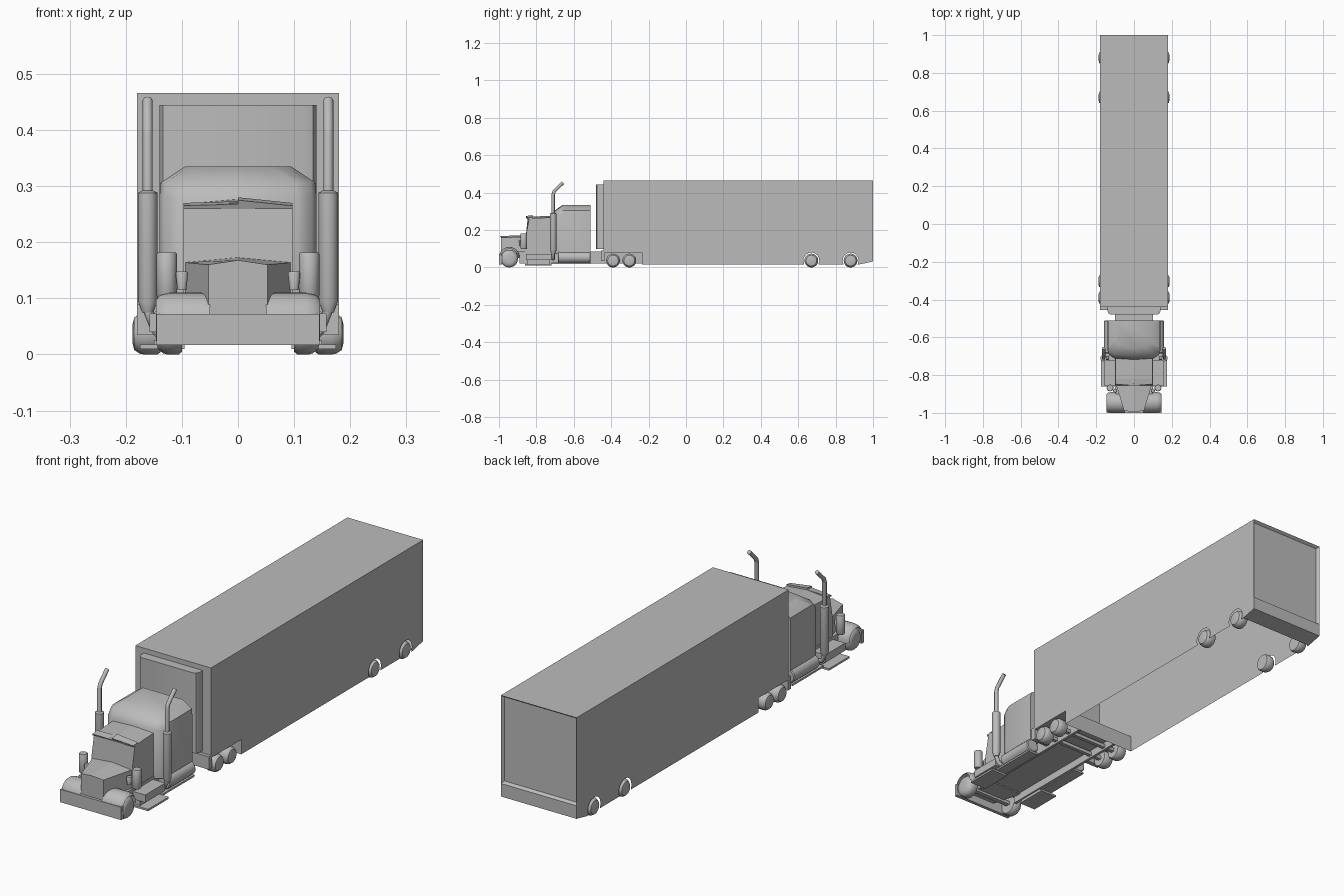
import bpy, bmesh, math
from mathutils import Vector

if "Cube" in bpy.data.objects:
    bpy.data.objects.remove(bpy.data.objects["Cube"])

grey = bpy.data.materials.new("plain grey")
grey.use_nodes = True
colour = (0.5, 0.5, 0.5, 1)
grey.diffuse_color = colour
grey.node_tree.nodes["Principled BSDF"].inputs["Base Color"].default_value = colour


def finish(name, bm, smooth=False):
    bmesh.ops.recalc_face_normals(bm, faces=bm.faces[:])
    mesh = bpy.data.meshes.new(name)
    bm.to_mesh(mesh)
    bm.free()
    mesh.materials.append(grey)
    ob = bpy.data.objects.new(name, mesh)
    bpy.context.collection.objects.link(ob)
    if smooth:
        bpy.ops.object.select_all(action='DESELECT')
        ob.select_set(True)
        bpy.context.view_layer.objects.active = ob
        bpy.ops.object.shade_smooth_by_angle(angle=math.radians(40))
    return ob


def loft(name, rings, closed=True, smooth=False):
    """Skin a row of rings that have equal point counts."""
    bm = bmesh.new()
    rows = [[bm.verts.new(p) for p in ring] for ring in rings]
    n = len(rows[0])
    for a, b in zip(rows, rows[1:]):
        for i in range(n if closed else n - 1):
            j = (i + 1) % n
            bm.faces.new((a[i], a[j], b[j], b[i]))
    if closed:
        bm.faces.new(rows[0])
        bm.faces.new(rows[-1])
    return finish(name, bm, smooth)


def box(name, x0, x1, y0, y1, z0, z1):
    return loft(name, [[(x0, y0, z), (x1, y0, z), (x1, y1, z), (x0, y1, z)] for z in (z0, z1)])


def lathe(name, centre, axis, profile, sides=20):
    """Round part along an axis from (distance, radius) pairs."""
    axis = Vector(axis)
    u = Vector((0, 0, 1)) if axis.z == 0 else Vector((1, 0, 0))
    v = axis.cross(u)
    rings = []
    for d, r in profile:
        c = Vector(centre) + axis * d
        turns = [2 * math.pi * i / sides for i in range(sides)]
        rings.append([c + (u * math.cos(t) + v * math.sin(t)) * r for t in turns])
    return loft(name, rings, smooth=True)


def mirrored(half):
    """Complete a symmetric ring from its +x half."""
    return half + [(-x, y, z) for x, y, z in reversed(half) if abs(x) > 1e-6]


def arc(cy, cz, r, start, end, steps):
    angles = [math.radians(start + (end - start) * i / steps) for i in range(steps + 1)]
    return [(cy + r * math.cos(a), cz + r * math.sin(a)) for a in angles]


# Trailer shell: open underneath, with wheel arches and a recessed rear door
trailer_axles = (0.67, 0.88)
wheel_r = 0.037
low, high, half_w = 0.017, 0.466, 0.18
outline = [(-0.44, 0.09), (-0.235, 0.09), (-0.235, low)]
for y in trailer_axles:
    outline += arc(y, wheel_r, 0.043, 208, -28, 10)
outline += [(0.93, low), (1, 0.032), (1, 0.088), (1, high), (-0.44, high)]
bm = bmesh.new()
left = [bm.verts.new((half_w, y, z)) for y, z in outline]
right = [bm.verts.new((-half_w, y, z)) for y, z in outline]
bm.faces.new(left)
bm.faces.new(right)
n = len(outline)
for i in [1] + list(range(n - 5, n)):
    j = (i + 1) % n
    face = bm.faces.new((left[i], left[j], right[j], right[i]))
    if i == n - 3:
        door = face
bmesh.ops.recalc_face_normals(bm, faces=bm.faces[:])
bmesh.ops.inset_individual(bm, faces=[door], thickness=0.012, depth=-0.012)
finish("trailer_body", bm)

# Rounded nose on the trailer's front wall
loft("trailer_nose", [mirrored([(0.14, -0.44, z), (0.14, -0.462, z), (0.134, -0.475, z),
                                (0.12, -0.48, z)]) for z in (0.10, 0.445)], smooth=True)

# Sleeper cabin with a sloping roof edge
sleeper = []
for z, w, front in ((0.075, 0.14, -0.718), (0.28, 0.14, -0.718),
                    (0.306, 0.138, -0.70), (0.335, 0.095, -0.66)):
    sleeper.append(mirrored([(w, -0.51, z), (w, front + 0.05, z), (w - 0.008, front + 0.025, z),
                             (w - 0.035, front + 0.007, z), (0, front, z)]))
loft("sleeper", sleeper, smooth=True)

# Driver's cab, windscreen and visor
loft("cab", [mirrored([(0.097, y, 0.07), (0.097, y, 0.17), (0.097, y + lean, top),
                       (0, y + lean - peak, top + 0.009)])
             for y, lean, peak, top in ((-0.856, 0.018, 0.008, 0.262), (-0.71, 0, 0, 0.268))])
loft("visor", [mirrored([(0.097, y, z), (0.097, y, z + 0.006), (0, y - v, z + 0.016),
                         (0, y - v, z + 0.009)])
               for y, v, z in ((-0.848, 0.008, 0.259), (-0.82, 0, 0.264))])

# Tapered hood with ridged top
loft("hood", [mirrored([(w, y, 0.05), (w, y, side), (0, y - nose, top)])
              for y, w, side, top, nose in ((-0.988, 0.053, 0.160, 0.168, 0.008),
                                            (-0.85, 0.095, 0.164, 0.173, 0))])

# Bumper and chassis
box("front_bumper", -0.145, 0.145, -1, -0.985, 0.017, 0.072)
box("chassis_deck", -0.098, 0.098, -0.90, -0.235, 0.055, 0.085)
box("front_axle", -0.11, 0.11, -0.955, -0.935, 0.04, 0.055)
box("drive_axle_front", -0.14, 0.14, -0.398, -0.382, 0.03, 0.045)
box("drive_axle_rear", -0.14, 0.14, -0.312, -0.296, 0.03, 0.045)


def wheel(name, side, outer, y, r, width):
    """Tyre with rounded shoulders and a domed hub face."""
    lathe(name, (side * outer, y, r), (-side, 0, 0),
          [(0, 0.45 * r), (0.003, 0.78 * r), (0.012, 0.95 * r), (0.02, r),
           (width - 0.006, r), (width, 0.9 * r)])


for side, label in ((1, "left"), (-1, "right")):
    # Wheels
    wheel(label + "_front_wheel", side, 0.146, -0.945, 0.047, 0.046)
    for i, y in enumerate((-0.39, -0.303)):
        wheel(f"{label}_drive_wheel_{i + 1}", side, 0.188, y, wheel_r, 0.05)
    for i, y in enumerate(trailer_axles):
        wheel(f"{label}_trailer_wheel_{i + 1}", side, 0.187, y, wheel_r, 0.045)

    # Curved front fender
    loft(label + "_front_fender",
         [[(side * x, y, z) for y, z in arc(-0.945, 0.055, r, -5, 185, 14)]
          for x, r in ((0.05, 0.055), (0.122, 0.055), (0.137, 0.052), (0.146, 0.044))],
         closed=False, smooth=True)

    # Drive wheel guard
    a, b = sorted((side * 0.098, side * 0.18))
    box(label + "_guard_top", a, b, -0.445, -0.235, 0.08, 0.09)
    box(label + "_guard_front", a, b, -0.455, -0.435, 0.035, 0.09)

    # Frame rail
    a, b = sorted((side * 0.088, side * 0.1))
    box(label + "_frame_rail", a, b, -0.89, -0.235, 0.022, 0.085)

    # Steps below the cab door
    a, b = sorted((side * 0.095, side * 0.158))
    box(label + "_step_box", a, b, -0.855, -0.72, 0.04, 0.073)
    a, b = sorted((side * 0.095, side * 0.175))
    box(label + "_lower_step", a, b, -0.86, -0.72, 0.01, 0.018)
    a, b = sorted((side * 0.095, side * 0.13))
    box(label + "_step_hanger", a, b, -0.85, -0.73, 0.018, 0.04)

    # Fuel tank
    lathe(label + "_fuel_tank", (side * 0.128, -0.685, 0.054), (0, 1, 0),
          [(0, 0.026), (0.004, 0.03), (0.171, 0.03), (0.175, 0.026)])
    box(label + "_tank_step", *sorted((side * 0.1, side * 0.15)), -0.72, -0.51, 0.018, 0.026)

    # Air cleaner and its intake
    lathe(label + "_air_cleaner", (side * 0.127, -0.868, 0.10), (0, 0, 1),
          [(0, 0.015), (0.005, 0.018), (0.079, 0.018), (0.082, 0.016)], 16)
    lathe(label + "_intake", (side * 0.1, -0.882, 0.115), (0, 0, 1),
          [(0, 0.008), (0.03, 0.011), (0.033, 0.009)], 12)

    # Exhaust stack: muffler and bent pipe
    lathe(label + "_muffler", (side * 0.161, -0.71, 0.075), (0, 0, 1),
          [(0, 0.01), (0.02, 0.0175), (0.213, 0.0175), (0.217, 0.01)], 16)
    pipe = bpy.data.curves.new(label + "_exhaust_pipe", 'CURVE')
    pipe.dimensions = '3D'
    pipe.bevel_depth = 0.009
    pipe.bevel_resolution = 2
    pipe.use_fill_caps = True
    path = [(0.135, -0.71, 0.045), (0.15, -0.71, 0.052), (0.161, -0.71, 0.08),
            (0.161, -0.71, 0.39), (0.161, -0.704, 0.408), (0.161, -0.658, 0.453)]
    spline = pipe.splines.new('POLY')
    spline.points.add(len(path) - 1)
    for point, (x, y, z) in zip(spline.points, path):
        point.co = (side * x, y, z, 1)
    pipe.materials.append(grey)
    bpy.context.collection.objects.link(bpy.data.objects.new(label + "_exhaust_pipe", pipe))
